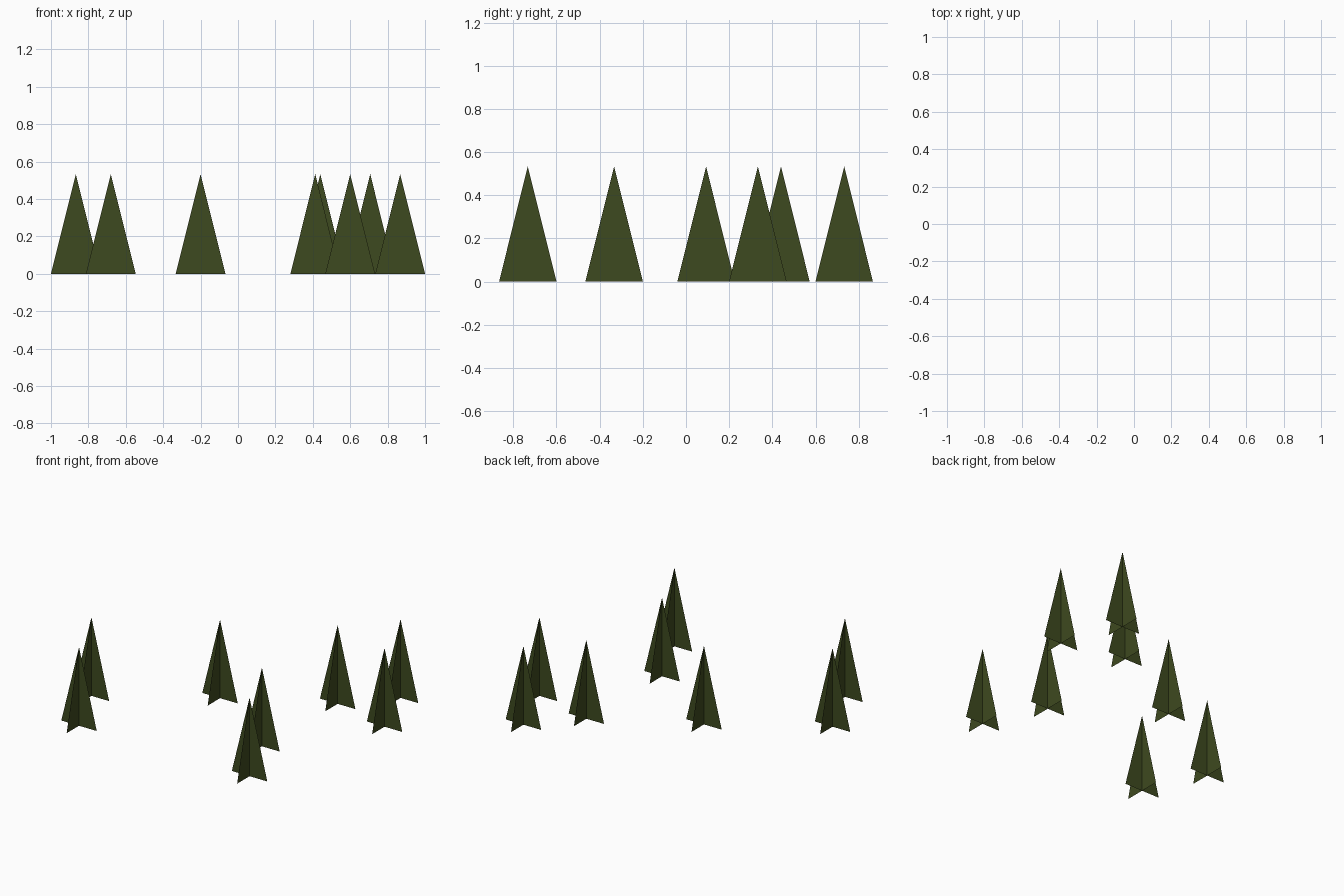
import bpy

if "Cube" in bpy.data.objects:
    bpy.data.objects.remove(bpy.data.objects["Cube"])

HALF_WIDTH = 0.133
HEIGHT = 0.533

foliage = bpy.data.materials.new("foliage_green")
foliage.diffuse_color = (0.048, 0.068, 0.014, 1)
foliage.use_nodes = True
foliage.node_tree.nodes["Principled BSDF"].inputs["Base Color"].default_value = foliage.diffuse_color

# One shared tree: two upright triangular cards crossing at right angles
w, h = HALF_WIDTH, HEIGHT
verts = [(-w, 0, 0), (w, 0, 0), (0, 0, h),
         (0, -w, 0), (0, w, 0), (0, 0, h)]
tree_mesh = bpy.data.meshes.new("crossed_tree")
tree_mesh.from_pydata(verts, [], [(0, 1, 2), (3, 4, 5)])
tree_mesh.materials.append(foliage)

# Ground positions of the scattered trees
positions = [(-0.867, -0.333), (-0.68, -0.733), (-0.2, 0.093),
             (0.413, -0.333), (0.6, -0.733), (0.44, 0.44),
             (0.707, 0.733), (0.867, 0.333)]
for i, (x, y) in enumerate(positions, 1):
    tree = bpy.data.objects.new(f"tree_{i}", tree_mesh)
    tree.location = (x, y, 0)
    bpy.context.collection.objects.link(tree)
